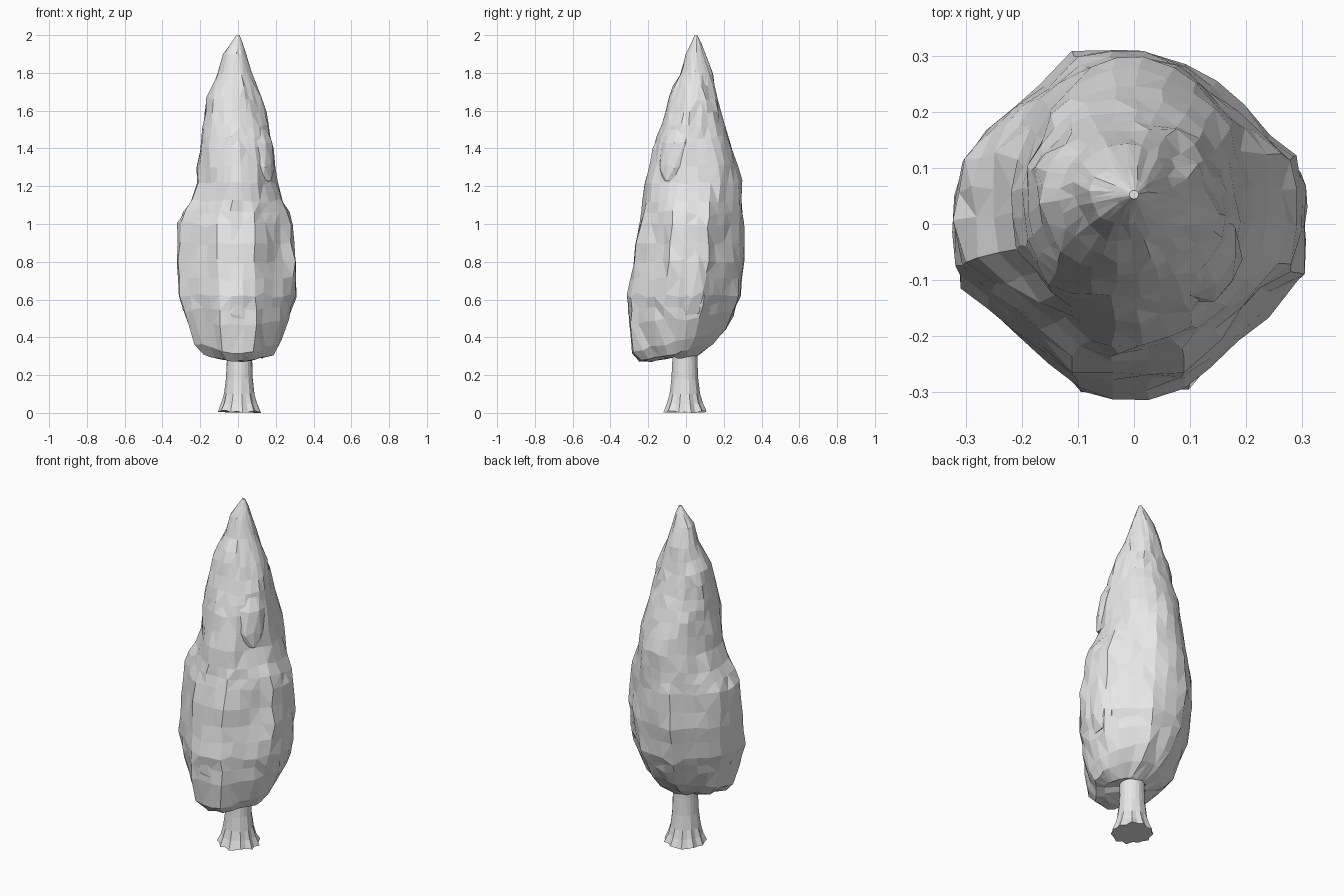
import bpy, bmesh, math, random
from mathutils import Vector, noise

random.seed(4)
cube = bpy.data.objects.get("Cube")
if cube:
    bpy.data.objects.remove(cube, do_unlink=True)

# One pale grey for the whole tree
grey = bpy.data.materials.new("pale_grey")
grey.use_nodes = True
grey.diffuse_color = (0.8, 0.8, 0.8, 1)
grey.node_tree.nodes["Principled BSDF"].inputs["Base Color"].default_value = grey.diffuse_color


def finish(bm, name):
    bmesh.ops.recalc_face_normals(bm, faces=bm.faces)
    mesh = bpy.data.meshes.new(name)
    bm.to_mesh(mesh)
    bm.free()
    mesh.materials.append(grey)
    obj = bpy.data.objects.new(name, mesh)
    bpy.context.collection.objects.link(obj)


def loft(bm, rings):
    """Bridge equal-length rings of points and cap both ends."""
    rows = [[bm.verts.new(p) for p in ring] for ring in rings]
    for low, high in zip(rows, rows[1:]):
        for i in range(len(low)):
            j = (i + 1) % len(low)
            bm.faces.new((low[i], low[j], high[j], high[i]))
    bm.faces.new(rows[0][::-1])
    bm.faces.new(rows[-1])


def rough(p, amount):
    """Push a point about with smooth noise plus a little scatter."""
    q = Vector(p)
    n = noise.noise_vector(Vector((q.x * 9, q.y * 9, q.z * 4)))
    n.z *= 1.5
    return q + n * amount + Vector([random.uniform(-.4, .4) for _ in "xyz"]) * amount


# Foliage outline: height, left and right x limits, front and back y limits, tilt
PROFILE = [
    (.305, -.10, .13, -.19, .07, .16), (.33, -.18, .19, -.24, .15, .24),
    (.39, -.23, .225, -.28, .21, .25), (.50, -.275, .27, -.30, .25, .12),
    (.62, -.31, .295, -.31, .285, 0), (.80, -.32, .305, -.275, .305, 0),
    (1.0, -.31, .285, -.245, .30, 0), (1.12, -.25, .24, -.22, .295, 0),
    (1.22, -.215, .205, -.205, .285, 0), (1.4, -.20, .18, -.17, .245, 0),
    (1.52, -.185, .16, -.13, .20, 0), (1.66, -.16, .125, -.085, .17, 0),
    (1.8, -.105, .07, -.03, .145, 0), (1.9, -.075, .045, .0, .105, 0),
    (1.96, -.035, .025, .03, .08, 0), (2.0, -.008, .008, .045, .06, 0),
]
SIDES = 28


def section(row):
    z, x0, x1, y0, y1, tilt = row
    ring = []
    for i in range(SIDES):
        a = math.tau * (i + .5) / SIDES
        c, s = math.cos(a), math.sin(a)
        # four-lobed with flat diagonals low down, rounder above
        lobed = min(1 / max(abs(c), abs(s)), 1.31 / (abs(c) + abs(s)))
        blend = min(max((z - 1) / .25, 0), 1)
        r = lobed * (1 - blend) + 1.02 * blend
        x = (x0 + x1) / 2 + c * r * (x1 - x0) / 2
        y = (y0 + y1) / 2 + s * r * (y1 - y0) / 2
        p = Vector((x, y, z + tilt * y))
        ring.append(rough(p, min(.015, (x1 - x0) * .06)) if z < 1.99 else p)
    return ring


rows = []
for a, b in zip(PROFILE, PROFILE[1:]):
    rows.append(a)
    if b[0] - a[0] > .11:
        rows.append(tuple((u + v) / 2 for u, v in zip(a, b)))
rows.append(PROFILE[-1])
bm = bmesh.new()
loft(bm, [section(r) for r in rows])
bmesh.ops.triangulate(bm, faces=[f for f in bm.faces if random.random() < .6 or len(f.verts) > 4])
finish(bm, "foliage")


# Overlapping leaf clumps, pointed above, blunt below, leaning in with the crown
def clump(name, centre, size, lean):
    bm = bmesh.new()
    bmesh.ops.create_icosphere(bm, subdivisions=2, radius=1)
    for v in bm.verts:
        x, y, z = v.co
        taper = 1 - .4 * max(z, 0)
        h = max(z, -.8) * size[2]
        p = Vector((x * taper * size[0] + lean[0] * h, y * taper * size[1] + lean[1] * h, h))
        v.co = rough(p + Vector(centre), .009)
    finish(bm, name)


clump("upper_left_clump", (.105, -.035, 1.43), (.075, .09, .25), (-.18, .22))
clump("lower_left_clump", (.23, .03, .79), (.08, .11, .33), (-.05, 0))
clump("right_clump", (-.235, .0, .80), (.085, .10, .33), (.03, 0))
clump("front_clump", (0, -.215, .63), (.11, .09, .24), (0, .1))
clump("back_clump", (0, .195, 1.36), (.07, .055, .17), (0, -.2))
clump("upper_back_clump", (0, .11, 1.70), (.05, .04, .13), (0, -.2))

# Trunk with a flared, fluted foot
rings = []
for z, r, flute in [(.005, .110, .009), (.05, .092, .007), (.10, .080, .003),
                    (.18, .071, .001), (.28, .067, 0), (.42, .067, 0)]:
    ring = []
    for i in range(22):
        a = math.tau * i / 22
        rad = r + flute * (1 if i % 2 else -1) * random.uniform(.4, 1)
        foot = random.uniform(-.005, .008) if z < .01 else 0
        ring.append((.008 + rad * math.cos(a), -.006 + rad * math.sin(a), z + foot))
    rings.append(ring)
bm = bmesh.new()
loft(bm, rings)
finish(bm, "trunk")
